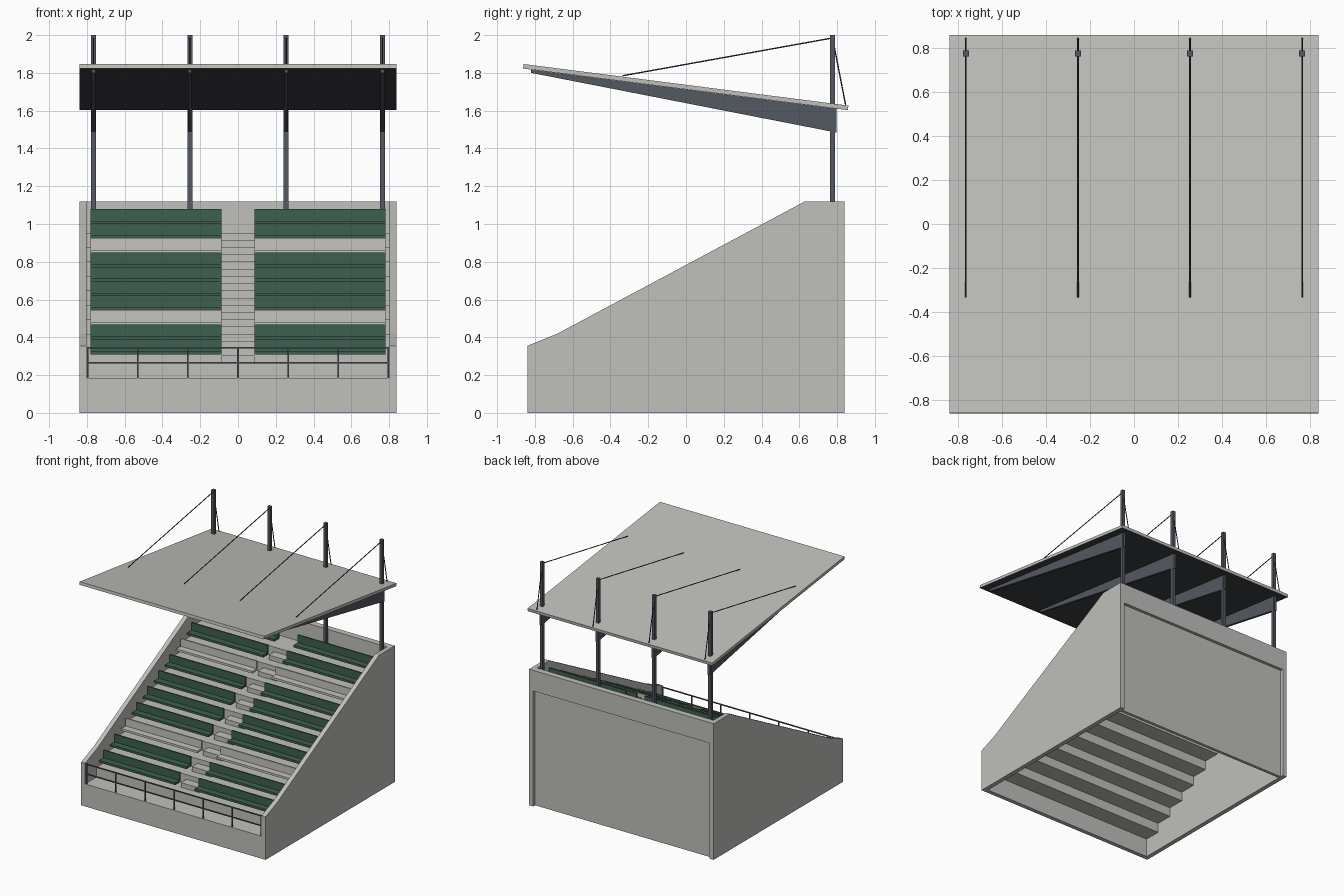
import bpy, bmesh
from mathutils import Vector

cube = bpy.data.objects.get("Cube")
if cube:
    bpy.data.objects.remove(cube, do_unlink=True)


def material(name, r, g, b):
    m = bpy.data.materials.new(name)
    m.use_nodes = True
    m.diffuse_color = (r, g, b, 1)
    node = m.node_tree.nodes["Principled BSDF"]
    node.inputs["Base Color"].default_value = (r, g, b, 1)
    node.inputs["Roughness"].default_value = 0.8
    return m


concrete = material("concrete grey", 0.525, 0.525, 0.5)
pale = material("pale bench grey", 0.56, 0.555, 0.53)
green = material("bench green", 0.046, 0.118, 0.08)
steel = material("steel blue grey", 0.088, 0.098, 0.12)
dark = material("dark charcoal", 0.05, 0.052, 0.06)


def finish(bm, name, *mats):
    bmesh.ops.recalc_face_normals(bm, faces=bm.faces)
    mesh = bpy.data.meshes.new(name)
    bm.to_mesh(mesh)
    bm.free()
    for m in mats:
        mesh.materials.append(m)
    ob = bpy.data.objects.new(name, mesh)
    bpy.context.collection.objects.link(ob)
    return ob


def add_prism(bm, profile, x0, x1):
    """Extrude a (y, z) outline along x."""
    face = bm.faces.new([bm.verts.new((x0, y, z)) for y, z in profile])
    out = bmesh.ops.extrude_face_region(bm, geom=[face])
    verts = [v for v in out["geom"] if isinstance(v, bmesh.types.BMVert)]
    bmesh.ops.translate(bm, verts=verts, vec=(x1 - x0, 0, 0))


def add_box(bm, x0, x1, y0, y1, z0, z1):
    add_prism(bm, [(y0, z0), (y1, z0), (y1, z1), (y0, z1)], x0, x1)


def add_rod(bm, a, b, radius):
    a, b = Vector(a), Vector(b)
    rot = (b - a).to_track_quat("Z", "Y").to_matrix().to_4x4()
    rot.translation = (a + b) / 2
    bmesh.ops.create_cone(bm, cap_ends=True, segments=8, radius1=radius,
                          radius2=radius, depth=(b - a).length, matrix=rot)


HALF, INNER, AISLE = 0.84, 0.803, 0.087
ROWS, DEPTH, RISE = 10, 0.143, 0.0765
ROW_Y, ROW_Z, WALK_Z = -0.69, 0.265, 0.185
BACK_Y = 0.79
row_pos = [(ROW_Y + k * DEPTH, ROW_Z + k * RISE) for k in range(ROWS)]

# Side walls
bm = bmesh.new()
outline = [(-HALF, 0), (-HALF, 0.355), (-0.68, 0.42), (0.63, 1.12), (HALF, 1.12), (HALF, 0)]
for s in (-1, 1):
    add_prism(bm, outline, s * INNER, s * HALF)
finish(bm, "side_walls", concrete)

# Front wall, walkway and stepped terrace as one folded slab
top = [(-HALF, 0), (-HALF, WALK_Z)]
under = [(-0.805, 0), (-0.805, WALK_Z - 0.03)]
z_prev = WALK_Z
for y, z in row_pos:
    top += [(y, z_prev), (y, z)]
    under += [(y + 0.025, z_prev - 0.03), (y + 0.025, z - 0.03)]
    z_prev = z
top.append((BACK_Y, z_prev))
under.append((BACK_Y, z_prev - 0.03))
bm = bmesh.new()
add_prism(bm, top + under[::-1], -INNER, INNER)
finish(bm, "terrace", concrete)

# Back wall with projecting top band
bm = bmesh.new()
add_prism(bm, [(BACK_Y, 0), (0.815, 0), (0.815, 0.95), (HALF, 0.95),
               (HALF, 1.12), (BACK_Y, 1.12)], -INNER, INNER)
finish(bm, "back_wall", concrete)

# Half-height steps in the aisle, between the rows
bm = bmesh.new()
for y, z in row_pos[1:]:
    add_box(bm, -AISLE, AISLE, y - DEPTH / 2, y, z - RISE, z - RISE / 2)
finish(bm, "aisle_steps", concrete)

# Benches: L-shaped seat and backrest
for k, (y, z) in enumerate(row_pos):
    seat = [(y, z + 0.045), (y + 0.067, z + 0.045), (y + 0.067, z + 0.126),
            (y + 0.055, z + 0.126), (y + 0.055, z + 0.063), (y, z + 0.063)]
    bm = bmesh.new()
    for s in (-1, 1):
        add_prism(bm, seat, s * AISLE, s * 0.78)
    finish(bm, f"bench_row_{k + 1}", pale if k in (2, 7) else green)

# Front guard rail
bm = bmesh.new()
for i in range(-3, 4):
    x = i * 0.265
    add_box(bm, x - 0.004, x + 0.004, -0.834, -0.826, WALK_Z, 0.35)
for z in (0.265, 0.346):
    add_box(bm, -INNER, INNER, -0.834, -0.826, z - 0.004, z + 0.004)
finish(bm, "front_rail", steel)

# Sloping roof with a dark underside
bm = bmesh.new()
add_prism(bm, [(-0.863, 1.823), (0.857, 1.603), (0.86, 1.627), (-0.86, 1.847)], -HALF, HALF)
roof = finish(bm, "roof", concrete, dark)
for p in roof.data.polygons:
    if p.normal.z < -0.5:
        p.material_index = 1

# Posts, tapered beams and tie cables
posts, beams, cables = bmesh.new(), bmesh.new(), bmesh.new()
for i in (-1.5, -0.5, 0.5, 1.5):
    x = i * 0.51
    add_box(posts, x - 0.013, x + 0.013, 0.763, 0.789, row_pos[-1][1], 2.0)
    add_prism(beams, [(-0.82, 1.817), (0.797, 1.61), (0.797, 1.484), (-0.82, 1.8)],
              x - 0.01, x + 0.01)
    head = (x, 0.776, 1.985)
    add_rod(cables, head, (x, -0.335, 1.785), 0.0035)
    add_rod(cables, head, (x, 0.845, 1.63), 0.0035)
finish(posts, "roof_posts", steel)
finish(beams, "roof_beams", steel)
finish(cables, "tie_cables", dark)
